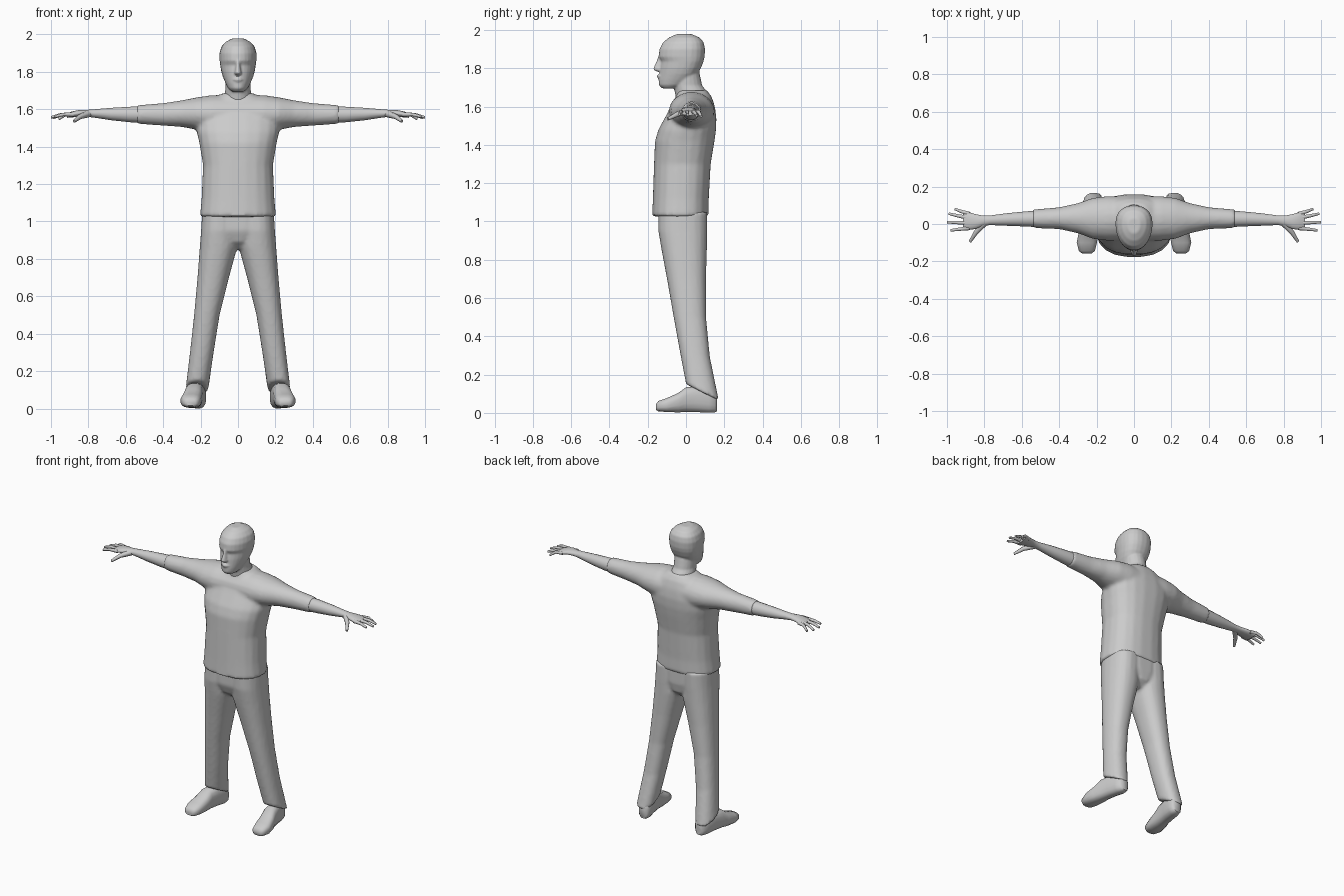
import bpy, bmesh, math
from mathutils import Vector

if "Cube" in bpy.data.objects:
    bpy.data.objects.remove(bpy.data.objects["Cube"])

grey = bpy.data.materials.new("plain grey")
grey.diffuse_color = (0.6, 0.6, 0.6, 1)
grey.use_nodes = True
grey.node_tree.nodes["Principled BSDF"].inputs["Base Color"].default_value = grey.diffuse_color
X, Y, Z = Vector((1, 0, 0)), Vector((0, 1, 0)), Vector((0, 0, 1))


def ring(c, u, v, n=20, power=2.0, taper=0.0):
    """Superellipse round c; taper narrows the u axis on the -v side."""
    pts = []
    for i in range(n):
        a = 2 * math.pi * (i + 0.5) / n
        cu, sv = math.cos(a), math.sin(a)
        pu = math.copysign(abs(cu) ** (2 / power), cu) * (1 + taper * sv)
        pv = math.copysign(abs(sv) ** (2 / power), sv)
        pts.append(Vector(c) + u * pu + v * pv)
    return pts


def level(z, x0, x1, y0, y1, slope=0.0, **kw):
    """Horizontal section, optionally tilted front to back."""
    return ring(((x0 + x1) / 2, (y0 + y1) / 2, z), X * (x1 - x0) / 2,
                (Y + Z * slope) * (y1 - y0) / 2, **kw)


def across(x, y0, y1, z0, z1, **kw):
    """Section of an arm at a given x."""
    return ring((x, (y0 + y1) / 2, (z0 + z1) / 2), Y * (y1 - y0) / 2,
                Z * (z1 - z0) / 2, **kw)


def loft(bm, rings):
    rows = [[bm.verts.new(p) for p in r] for r in rings]
    n = len(rows[0])
    for a, b in zip(rows, rows[1:]):
        for i in range(n):
            j = (i + 1) % n
            bm.faces.new((a[i], a[j], b[j], b[i]))
    bm.faces.new(rows[0][::-1])
    bm.faces.new(rows[-1])


def part(name, lofts, mirror=False, voxel=None, smooth=4):
    bm = bmesh.new()
    for rings in lofts:
        loft(bm, rings)
    bmesh.ops.recalc_face_normals(bm, faces=bm.faces)
    me = bpy.data.meshes.new(name)
    bm.to_mesh(me)
    bm.free()
    me.materials.append(grey)
    ob = bpy.data.objects.new(name, me)
    bpy.context.collection.objects.link(ob)
    bpy.ops.object.select_all(action='DESELECT')
    ob.select_set(True)
    bpy.context.view_layer.objects.active = ob
    bpy.ops.object.shade_smooth_by_angle(angle=math.radians(50))
    if mirror:
        m = ob.modifiers.new("mirror", 'MIRROR')
        m.use_mirror_merge = False
    if voxel:
        r = ob.modifiers.new("fuse", 'REMESH')
        r.mode, r.voxel_size, r.use_smooth_shade = 'VOXEL', voxel, True
        s = ob.modifiers.new("soften", 'SMOOTH')
        s.factor, s.iterations = 0.5, smooth
    return ob


# Shirt: body plus one loft running from sleeve to sleeve
body = [level(z, -w, w, y0, y1, power=2.4) for z, w, y0, y1 in (
    (1.025, .205, -.178, .12), (1.12, .196, -.174, .12), (1.30, .188, -.168, .13),
    (1.42, .208, -.163, .15), (1.48, .222, -.145, .158), (1.54, .22, -.112, .16),
    (1.60, .19, -.08, .152), (1.65, .14, -.055, .135), (1.685, .085, -.04, .11))]
half = ((.54, -.022, .078, 1.522, 1.622), (.40, -.028, .09, 1.512, 1.633),
        (.30, -.05, .112, 1.505, 1.648), (.22, -.08, .14, 1.49, 1.664),
        (.14, -.09, .15, 1.47, 1.676))
sleeves = [across(x, *s) for x, *s in half] + [across(-x, *s) for x, *s in half[::-1]]
part("shirt", [body, sleeves], voxel=.011, smooth=5)

# Trousers: two legs with slanted hems, joined by a seat
leg = [level(z, a, b, y0, y1, slope=s, power=2.3) for z, a, b, y0, y1, s in (
    (1.05, .0, .192, -.145, .112, 0), (.95, .0, .198, -.145, .112, 0),
    (.86, .004, .205, -.13, .11, 0), (.70, .048, .217, -.10, .105, 0),
    (.50, .098, .235, -.065, .105, 0), (.30, .13, .257, -.03, .125, -.1),
    (.107, .158, .28, .0, .172, -.5))]
seat = [level(z, -w, w, y0, y1, power=2.6) for z, w, y0, y1 in (
    (1.05, .19, -.145, .112), (.95, .165, -.144, .112),
    (.89, .09, -.12, .10), (.85, .03, -.07, .06))]
# the seat is built once per side by the mirror and fuses with itself
part("trousers", [leg, seat], mirror=True, voxel=.011, smooth=3)

# Shoes: sections from toe to heel
shoe = [ring((cx, y, (top + low) / 2), X * w, Z * (top - low) / 2, n=16, power=2.7)
        for y, cx, w, low, top in (
    (-.157, .252, .026, .015, .045), (-.145, .252, .043, .008, .062),
    (-.10, .252, .055, .004, .078), (-.04, .243, .052, .002, .105),
    (.0, .236, .047, .004, .135), (.06, .225, .044, .003, .14),
    (.12, .214, .044, .0, .125), (.15, .21, .037, .002, .11),
    (.162, .209, .024, .008, .095))]
part("shoes", [shoe], mirror=True)

# Forearms and palms
forearm = [across(x, *s, n=16) for x, *s in (
    (.50, -.018, .074, 1.526, 1.617), (.58, -.014, .068, 1.53, 1.614),
    (.68, -.010, .058, 1.541, 1.608), (.77, -.006, .046, 1.555, 1.60),
    (.81, -.012, .046, 1.56, 1.597), (.85, -.028, .054, 1.56, 1.596),
    (.89, -.032, .066, 1.556, 1.588), (.915, -.03, .066, 1.554, 1.578))]


def finger(pts, r0, r1):
    """Tapered finger bent through a few points."""
    d = (Vector(pts[-1]) - Vector(pts[0])).normalized()
    u = d.cross(Z).normalized()
    k = len(pts) - 1
    return [ring(p, u * (r0 + (r1 - r0) * i / k), d.cross(u) * (r0 + (r1 - r0) * i / k), n=8)
            for i, p in enumerate(pts)]


digits = [finger([(.88, y0, 1.572), ((.89 + x1) / 2, (y0 + y1) / 2, 1.572), (x1, y1, z1)], .012, .007)
          for y0, x1, y1, z1 in ((.054, .957, .080, 1.548), (.032, .99, .055, 1.553),
                                 (.005, 1.0, .010, 1.557), (-.022, .98, -.034, 1.56))]
thumb = finger([(.80, .005, 1.575), (.845, -.045, 1.56), (.877, -.095, 1.535)], .019, .008)
part("arms_and_hands", [forearm, thumb] + digits, mirror=True)

# Head: skull, nose, brow and neck fused together
skull = [level(z, -w, w, y0, y1, n=24, power=2.2, taper=.16) for z, y0, y1, w in (
    (1.695, -.125, -.05, .034), (1.712, -.142, -.01, .052), (1.74, -.143, .03, .066),
    (1.77, -.139, .06, .079), (1.80, -.136, .078, .088), (1.835, -.130, .092, .094),
    (1.86, -.143, .098, .097), (1.90, -.139, .1, .098), (1.935, -.121, .093, .088),
    (1.96, -.09, .072, .066), (1.978, -.05, .03, .032))]
nose = [level(z, -w, w, y0, -.10, n=12) for z, w, y0 in (
    (1.782, .016, -.152), (1.792, .021, -.172), (1.81, .016, -.168),
    (1.835, .012, -.156), (1.862, .011, -.146))]
lips = [level(z, -w, w, y0, -.10, n=12) for z, w, y0 in (
    (1.748, .02, -.148), (1.757, .03, -.153), (1.768, .02, -.149))]
neck = [level(z, -w, w, y0, y1) for z, w, y0, y1 in (
    (1.62, .085, -.05, .125), (1.67, .075, -.058, .115),
    (1.71, .067, -.066, .085), (1.78, .068, -.06, .07))]
part("head", [skull, nose, lips, neck], voxel=.006, smooth=3)
